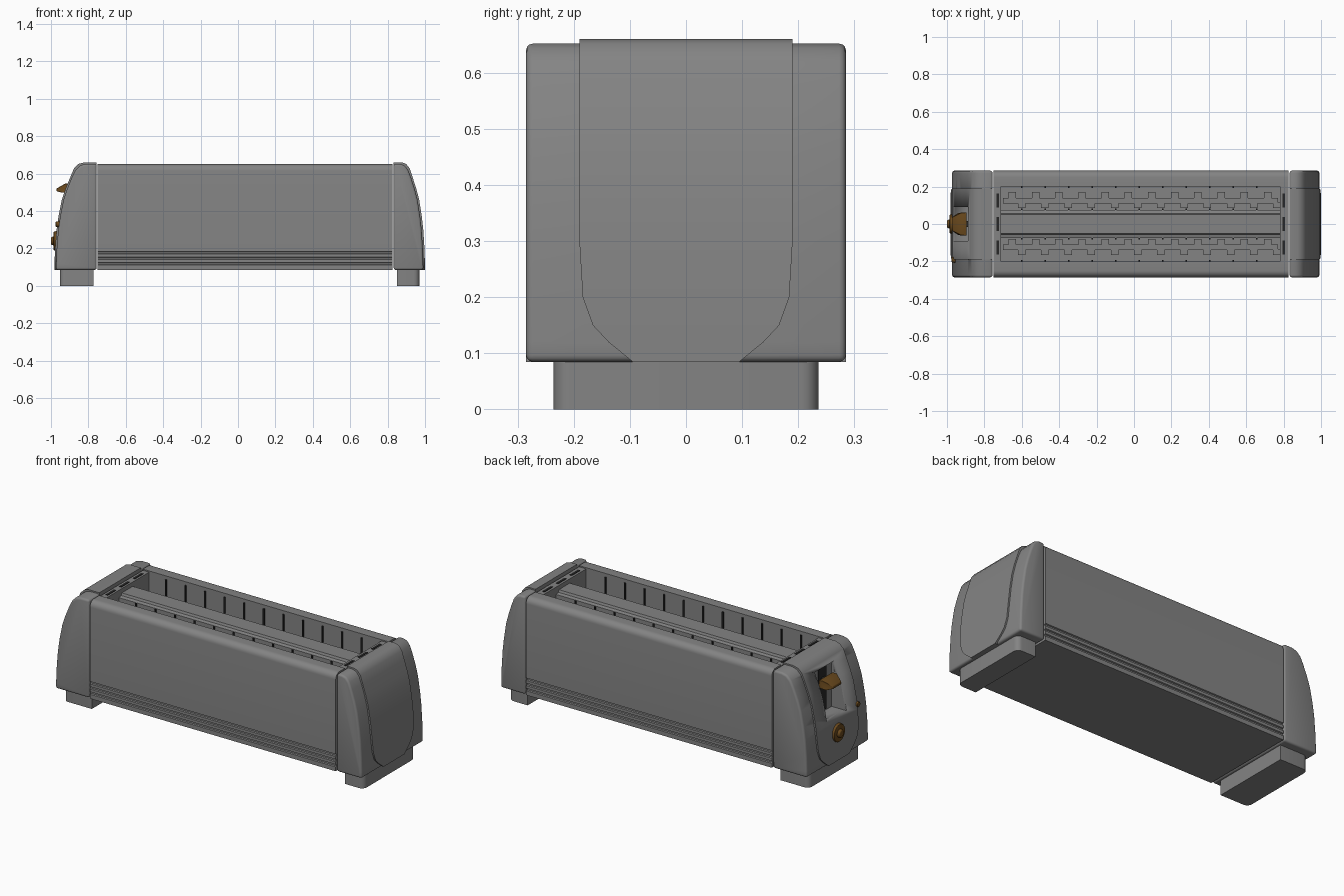
import bpy, bmesh, math
from mathutils import Matrix

if "Cube" in bpy.data.objects:
    bpy.data.objects.remove(bpy.data.objects["Cube"])


def material(name, rgb):
    m = bpy.data.materials.new(name)
    m.use_nodes = True
    m.diffuse_color = (*rgb, 1)
    m.node_tree.nodes["Principled BSDF"].inputs["Base Color"].default_value = (*rgb, 1)
    return m


GREY = material("grey_shell", (0.23, 0.23, 0.23))
BROWN = material("brown_control", (0.14, 0.065, 0.012))
DARK = material("dark_interior", (0.02, 0.02, 0.02))


def finish(name, bm, mat, bevel=0.0, segments=3):
    """Bevel the sharp edges, then turn the bmesh into a shaded object."""
    bmesh.ops.recalc_face_normals(bm, faces=bm.faces)
    if bevel:
        sharp = [e for e in bm.edges if e.calc_face_angle(0) > math.radians(40)]
        bmesh.ops.bevel(bm, geom=sharp, offset=bevel, segments=segments,
                        profile=0.5, affect='EDGES', clamp_overlap=True)
    mesh = bpy.data.meshes.new(name)
    bm.to_mesh(mesh)
    bm.free()
    mesh.materials.append(mat)
    ob = bpy.data.objects.new(name, mesh)
    bpy.context.collection.objects.link(ob)
    bpy.ops.object.select_all(action='DESELECT')
    ob.select_set(True)
    bpy.context.view_layer.objects.active = ob
    bpy.ops.object.shade_smooth_by_angle(angle=math.radians(35))
    return ob


def loft(name, sections, mat, bevel=0.0):
    """Join equal-sized rings of points and close both ends."""
    bm = bmesh.new()
    rings = [[bm.verts.new(p) for p in s] for s in sections]
    n = len(rings[0])
    for a, b in zip(rings, rings[1:]):
        for i in range(n):
            j = (i + 1) % n
            bm.faces.new((a[i], a[j], b[j], b[i]))
    bm.faces.new(rings[0])
    bm.faces.new(rings[-1])
    return finish(name, bm, mat, bevel)


def add_box(bm, x, y, z):
    centre = [(a + b) / 2 for a, b in (x, y, z)]
    size = [b - a for a, b in (x, y, z)]
    bmesh.ops.create_cube(bm, size=1, matrix=Matrix.Translation(centre) @ Matrix.Diagonal((*size, 1)))


def boxes(name, specs, mat, bevel=0.0):
    bm = bmesh.new()
    for spec in specs:
        add_box(bm, *spec)
    return finish(name, bm, mat, bevel)


def disc(name, x0, x1, r0, r1, y, z, mat, bevel=0.0):
    """Round part whose axis runs along x."""
    bm = bmesh.new()
    mtx = Matrix.Translation(((x0 + x1) / 2, y, z)) @ Matrix.Rotation(-math.pi / 2, 4, 'Y')
    bmesh.ops.create_cone(bm, cap_ends=True, segments=24, radius1=r0, radius2=r1,
                          depth=abs(x1 - x0), matrix=mtx)
    return finish(name, bm, mat, bevel, 2)


BOTTOM, TOP, SIDE = 0.085, 0.65, 0.285
X0, X1 = -0.75, 0.826
FLOOR = 0.2

# Body: U-shaped section with ribbed lower sides and rounded shoulders
half = [(SIDE, BOTTOM)]
for z in (0.11, 0.14, 0.17):
    half += [(SIDE, z), (SIDE - 0.007, z + 0.003), (SIDE - 0.007, z + 0.011), (SIDE, z + 0.014)]
R = 0.035
for i in range(7):
    a = i / 6 * math.pi / 2
    half.append((SIDE - R + R * math.cos(a), TOP - R + R * math.sin(a)))
half += [(0.2, TOP), (0.2, FLOOR)]
section = half + [(-y, z) for y, z in reversed(half)]
loft("body_shell", [[(x, y, z) for y, z in section] for x in (X0, X1)], GREY)

# Top end plates with vents
boxes("slot_end_plates", [((X0, -0.71), (-0.2, 0.2), (FLOOR, 0.643)),
                          ((0.78, X1), (-0.2, 0.2), (FLOOR, 0.643))], GREY)
boxes("end_plate_vents", [((x - 0.007, x + 0.007), (y - 0.038, y + 0.038), (0.642, 0.646))
                          for x in (-0.728, 0.8) for y in (-0.125, 0, 0.125)], DARK)

# Stepped divider between the slots
bar = [(0.075, FLOOR), (0.075, 0.6), (0.055, 0.605), (0.05, 0.618)]
bar = bar + [(-y, z) for y, z in reversed(bar)]
loft("slot_divider", [[(x, y, z) for y, z in bar] for x in (-0.71, 0.78)], GREY)

# Guard wires along the slot walls
boxes("slot_wires", [((x - 0.004, x + 0.004), (y - 0.004, y + 0.004), (FLOOR, 0.63 if abs(y) > 0.1 else 0.598))
                     for x in [-0.6 + 0.1255 * i for i in range(11)]
                     for y in (-0.197, -0.078, 0.078, 0.197)], DARK)

# Bread carriers with staggered tabs
for side, name in ((-1, "front_carrier"), (1, "back_carrier")):
    parts = [((-0.7, 0.77), (side * 0.125 - 0.015, side * 0.125 + 0.015), (0.26, 0.27))]
    for i in range(12):
        x = -0.67 + 0.124 * i
        parts.append(((x, x + 0.04), (side * 0.125 + 0.01, side * 0.125 + 0.045), (0.262, 0.275)))
        parts.append(((x + 0.05, x + 0.09), (side * 0.125 - 0.04, side * 0.125 - 0.01), (0.262, 0.275)))
    boxes(name, parts, GREY)

# Curved outer line of the end caps: (inset from the tip, height)
CURVE = [(0.16, 0.66), (0.13, 0.652), (0.105, 0.628), (0.085, 0.58), (0.06, 0.52), (0.04, 0.46),
         (0.022, 0.37), (0.012, 0.3), (0.004, 0.2), (0.002, 0.15), (0.001, 0.12), (0, BOTTOM)]
WIDTHS = {0.2: 0.184, 0.15: 0.166, 0.12: 0.138, BOTTOM: 0.095}


def end_cap(name, sign, seam, tip, scale):
    """Full-width cap plus the slightly raised centre panel."""
    line = [(tip - d * scale, z) for d, z in CURVE]
    outer = [(x - 0.009, z - (0.008 if z > 0.6 else 0)) for x, z in line]
    ring = [(seam, BOTTOM), (seam, 0.652)] + outer
    cap = loft(name + "_cap", [[(sign * x, y, z) for x, z in ring] for y in (-SIDE, SIDE)], GREY, 0.012)
    sections = []
    for x, z in [(seam, 0.66)] + line:
        w = WIDTHS.get(z, 0.19)
        xi, zi = max(seam, x - 0.025), z - (0.025 if z > 0.6 else 0)
        sections.append([(sign * xi, -w, zi), (sign * x, -w, z), (sign * x, w, z), (sign * xi, w, zi)])
    return cap, loft(name + "_panel", sections, GREY)


end_cap("left", 1, 0.832, 1.0, 0.78)
control_end = end_cap("right", -1, 0.756, 0.982, 1.0)

# Lever window cut into the control end
cutter = boxes("window_cutter", [((-1.1, -0.87), (-0.09, 0.09), (0.33, 0.6))], GREY)
cutter.hide_render = True
cutter.display_type = 'WIRE'
for ob in control_end:
    mod = ob.modifiers.new("window", 'BOOLEAN')
    mod.operation = 'DIFFERENCE'
    mod.solver = 'EXACT'
    mod.object = cutter
cutter.hide_set(True)
boxes("lever_track", [((-0.875, -0.868), (-0.035, 0.035), (0.34, 0.59))], DARK)

# Lever: tapered wedge on a stalk
wedge = [(-0.97, 0.505), (-0.97, 0.52), (-0.925, 0.546), (-0.895, 0.546), (-0.895, 0.5), (-0.94, 0.498)]
loft("lever", [[(x, s * (0.038 if x < -0.96 else 0.062), z) for x, z in wedge] for s in (-1, 1)],
     BROWN, 0.004)
boxes("lever_stalk", [((-0.9, -0.865), (-0.015, 0.015), (0.51, 0.535))], DARK)

# Browning knob and indicator
disc("knob_base", -0.96, -0.986, 0.055, 0.05, 0, 0.24, BROWN, 0.004)
disc("knob_centre", -0.98, -1.0, 0.026, 0.02, 0, 0.24, BROWN, 0.004)
disc("indicator_button", -0.95, -0.975, 0.016, 0.014, -0.192, 0.33, BROWN, 0.003)

# Feet
for name, a, b in (("right_foot", -0.953, -0.772), ("left_foot", 0.85, 0.97)):
    bm = bmesh.new()
    add_box(bm, (a, b), (-0.236, 0.236), (0, 0.1))
    corners = [e for e in bm.edges if abs(e.verts[0].co.z - e.verts[1].co.z) > 0.05
               and abs(e.verts[0].co.x) > abs(a + b) / 2]
    bmesh.ops.bevel(bm, geom=corners, offset=0.03, segments=5, profile=0.5, affect='EDGES')
    finish(name, bm, GREY)
